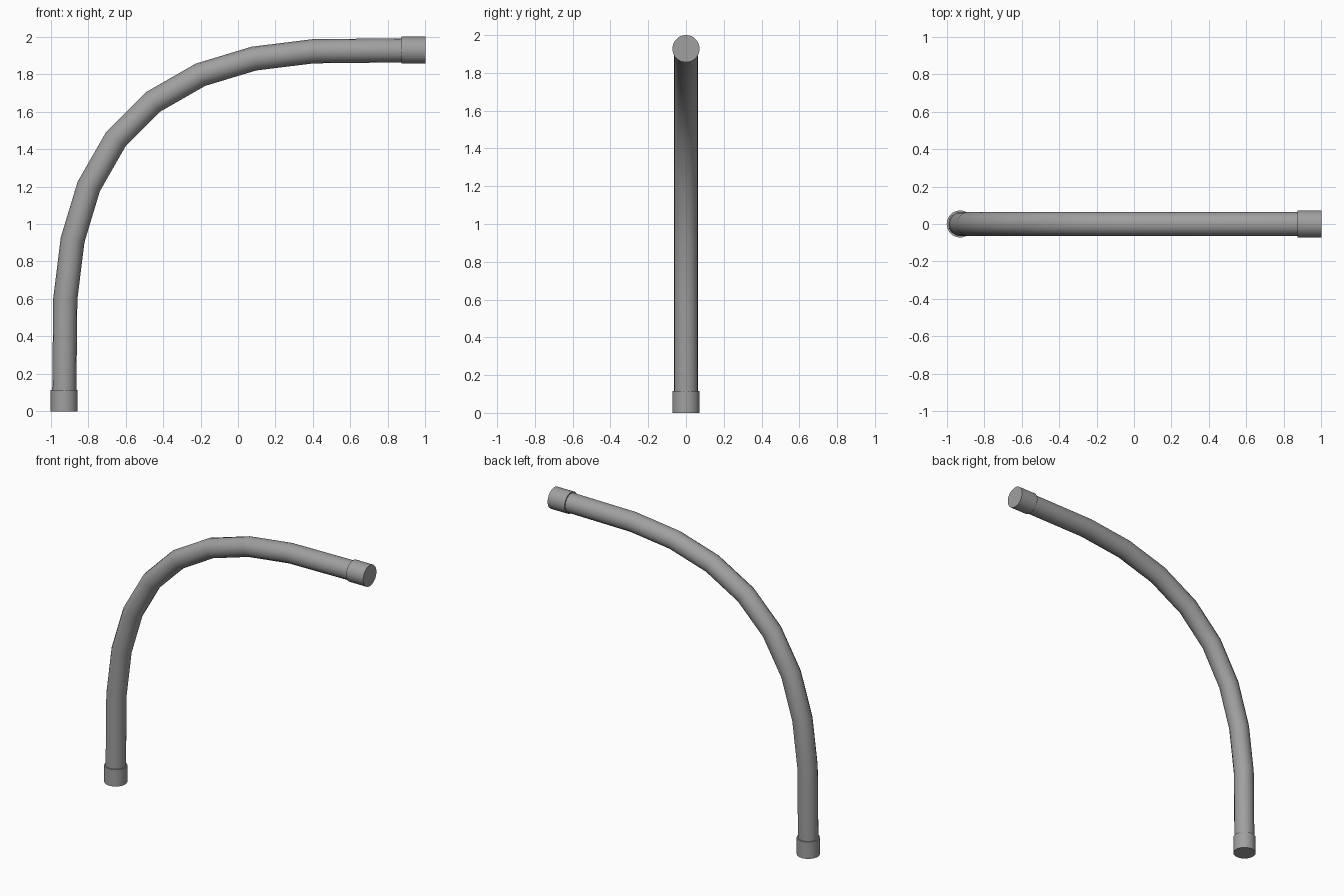
import bpy
import math
from mathutils import Vector

cube = bpy.data.objects.get("Cube")
if cube:
    bpy.data.objects.remove(cube, do_unlink=True)

AXIS = 0.928        # distance of the pipe's straight ends from the centre
PIPE_R = 0.0645
COLLAR_R = 0.072

grey = bpy.data.materials.new("grey_metal")
grey.use_nodes = True
colour = (0.35, 0.35, 0.35, 1)
grey.diffuse_color = colour
grey.node_tree.nodes["Principled BSDF"].inputs["Base Color"].default_value = colour


def finish(obj, name):
    obj.name = obj.data.name = name
    obj.data.materials.clear()
    obj.data.materials.append(grey)
    bpy.ops.object.select_all(action='DESELECT')
    obj.select_set(True)
    bpy.context.view_layer.objects.active = obj
    bpy.ops.object.shade_smooth_by_angle(angle=math.radians(35))


# Bent pipe: half of the centre line, mirrored across the bend's diagonal
half = [(-AXIS, 0.05), (-0.922, 0.6), (-0.883, 0.915), (-0.797, 1.20), (-0.652, 1.453)]
path = half + [(1 - z, 1 - x) for x, z in reversed(half)]

curve = bpy.data.curves.new("bent_pipe", 'CURVE')
curve.dimensions = '3D'
curve.bevel_depth = PIPE_R
curve.bevel_resolution = 6
curve.use_fill_caps = True
spline = curve.splines.new('POLY')
spline.points.add(len(path) - 1)
for point, (x, z) in zip(spline.points, path):
    point.co = (x, 0, z, 1)
pipe = bpy.data.objects.new("bent_pipe", curve)
bpy.context.collection.objects.link(pipe)
bpy.ops.object.select_all(action='DESELECT')
pipe.select_set(True)
bpy.context.view_layer.objects.active = pipe
bpy.ops.object.convert(target='MESH')
finish(bpy.context.object, "bent_pipe")


# End collars
def collar(name, start, end):
    start, end = Vector(start), Vector(end)
    axis = end - start
    bpy.ops.mesh.primitive_cylinder_add(
        vertices=32, radius=COLLAR_R, depth=axis.length, location=(start + end) / 2,
        rotation=axis.to_track_quat('Z', 'Y').to_euler())
    finish(bpy.context.object, name)


collar("bottom_collar", (-AXIS, 0, 0), (-AXIS, 0, 0.115))
collar("top_collar", (0.872, 0, 1 + AXIS), (1, 0, 1 + AXIS))
